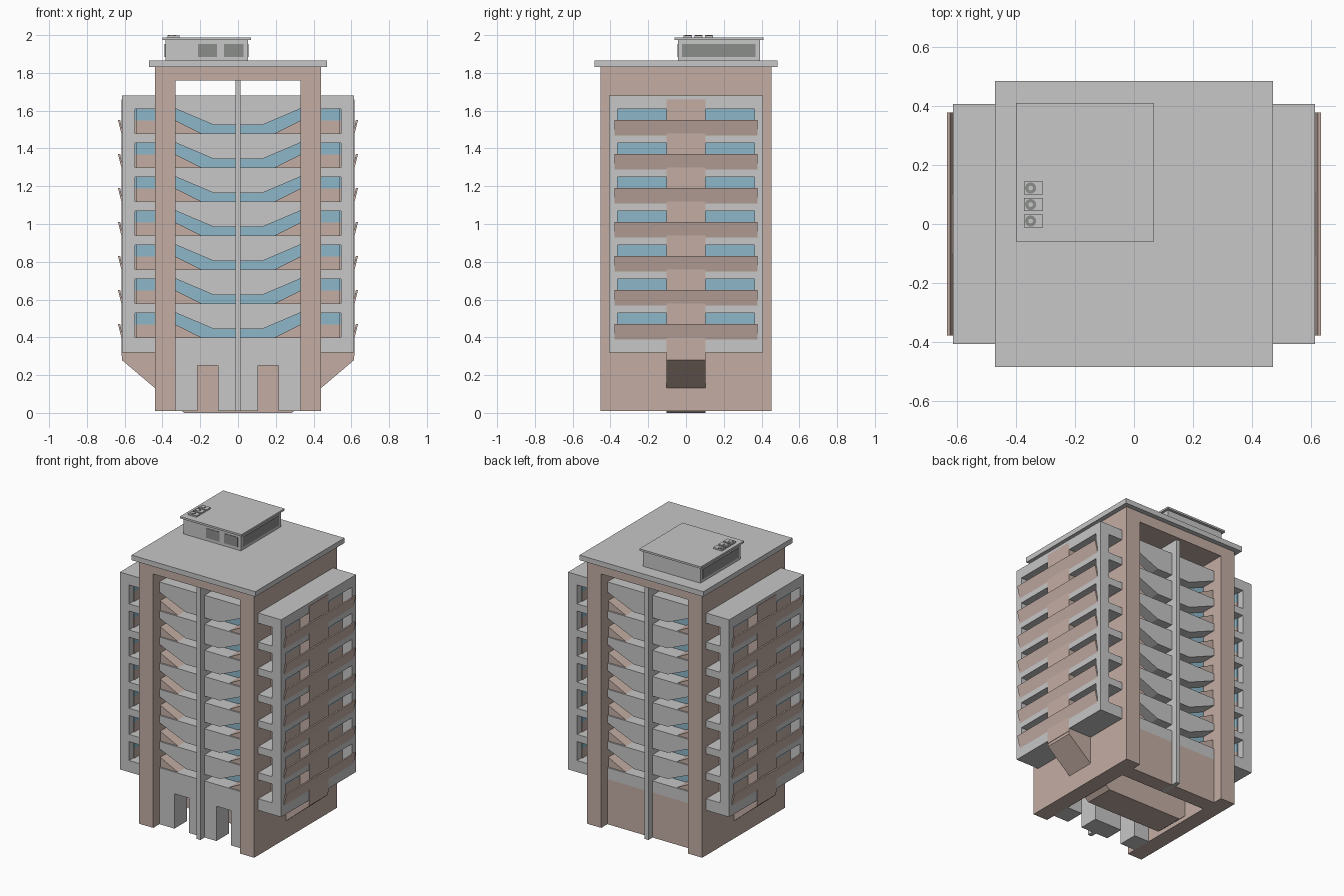
import bpy, bmesh, math

if "Cube" in bpy.data.objects:
    bpy.data.objects.remove(bpy.data.objects["Cube"])


def material(name, rgb):
    m = bpy.data.materials.new(name)
    m.diffuse_color = (*rgb, 1)
    m.use_nodes = True
    m.node_tree.nodes["Principled BSDF"].inputs["Base Color"].default_value = m.diffuse_color
    return m


GREY = material("pale concrete", (0.57, 0.57, 0.57))
BROWN = material("pinkish brown cladding", (0.55, 0.42, 0.37))
BLUE = material("blue glass", (0.27, 0.47, 0.58))
DARK = material("dark grey window", (0.26, 0.27, 0.26))


def part(name, mat, prisms):
    """One object from prisms: (x-z outline, y0, y1)."""
    bm = bmesh.new()
    for outline, y0, y1 in prisms:
        a = [bm.verts.new((x, y0, z)) for x, z in outline]
        b = [bm.verts.new((x, y1, z)) for x, z in outline]
        n = len(a)
        bm.faces.new(a)
        bm.faces.new(b[::-1])
        for i in range(n):
            j = (i + 1) % n
            bm.faces.new((a[j], a[i], b[i], b[j]))
    bmesh.ops.recalc_face_normals(bm, faces=bm.faces)
    me = bpy.data.meshes.new(name)
    bm.to_mesh(me)
    bm.free()
    me.materials.append(mat)
    ob = bpy.data.objects.new(name, me)
    bpy.context.collection.objects.link(ob)
    return ob


def box(x0, x1, y0, y1, z0, z1):
    return ([(x0, z0), (x1, z0), (x1, z1), (x0, z1)], y0, y1)


def flip(prisms, axis):
    """Prisms plus their mirror images across x or y."""
    out = list(prisms)
    for o, y0, y1 in prisms:
        out.append(([(-x, z) for x, z in o], y0, y1) if axis == "x" else (o, -y1, -y0))
    return out


FLOORS = [0.40 + 0.18 * i for i in range(7)]
H = 0.13          # opening height
TOP = 1.68

# Brown portal frame running the whole depth
part("portal_frame", BROWN, [([(-.44, .01), (-.33, .01), (-.33, 1.76), (.33, 1.76),
     (.33, .01), (.44, .01), (.44, 1.83), (-.44, 1.83)], -.452, .452)])

# Roof slab and penthouse
part("roof_slab", GREY, [box(-.472, .472, -.485, .485, 1.83, 1.865)])
part("penthouse", GREY, [box(-.385, .052, -.042, .392, 1.865, 1.975)])
part("penthouse_roof", GREY, [box(-.40, .068, -.06, .41, 1.975, 1.988)])
part("penthouse_windows", DARK, [
    box(-.213, -.11, -.045, -.04, 1.885, 1.952),
    box(-.075, .028, -.045, -.04, 1.885, 1.952),
    box(.05, .055, -.022, .368, 1.885, 1.952),
    box(-.388, -.383, -.022, .368, 1.885, 1.952)])

# Cooling units with round fans
part("cooling_units", GREY, [box(-.374, -.309, y - .022, y + .022, 1.988, 1.998)
                             for y in (.01, .066, .122)])


def circle_fan(y):
    bpy.ops.mesh.primitive_cylinder_add(vertices=16, radius=.019, depth=.004,
                                        location=(-.351, y, 1.998))
    fan = bpy.context.object
    fan.name = "cooling_fan"
    fan.data.materials.append(DARK)
    bpy.ops.mesh.primitive_cylinder_add(vertices=12, radius=.008, depth=.004,
                                        location=(-.351, y, 1.9985))
    hub = bpy.context.object
    hub.name = "cooling_fan_hub"
    hub.data.materials.append(GREY)


for y in (.01, .066, .122):
    circle_fan(y)

# Central core: glass behind the front and back balconies
part("core_glass", BLUE, [box(-.33, .33, -.28, .28, .40, 1.62)])
part("core_top_and_bottom", GREY, [box(-.33, .33, -.28, .28, 1.62, TOP),
                                   box(-.33, .33, -.385, .385, .32, .40)])

# Facade bands with sloped soffits, and sloped brown ramps beside the piers
bands, ramps = [], []
for i, b in enumerate(FLOORS):
    up = FLOORS[i + 1] if i < 6 else TOP
    bands.append(([(.33, b + H), (.13, b + .045), (0, b + .045), (0, up), (.33, up)], .28, .385))
    ramps.append(([(.33, b), (.33, b + .067), (.195, b)], .27, .375))
part("facade_bands", GREY, flip(flip(bands, "x"), "y"))
part("balcony_ramps", BROWN, flip(flip(ramps, "x"), "y"))
part("centre_fins", GREY, flip([box(-.014, .014, .28, .43, .01, 1.765)], "y"))

# Ground floor: front entrance wall with two doorways, plain back wall
entrance = [box(0, .105, -.385, -.25, .01, .32), box(.215, .33, -.385, -.25, .01, .32),
            box(.105, .215, -.385, -.25, .25, .32)]
part("entrance_wall", GREY, flip(entrance, "x"))
part("back_base_wall", BROWN, [box(-.33, .33, .28, .385, .01, .32)])

# Flared brown beam crossing under the side wings
part("flared_base", BROWN, [([(-.285, 0), (.285, 0), (.615, .28), (.615, .322),
                              (-.615, .322), (-.615, .28)], -.103, .103)])

# Side wings: floor bands, corner piers, low walls, glass, spine and tilted parapets
slabs, walls, glass, parapets = [box(.435, .615, -.408, .408, .32, .40)], [], [], []
for i, b in enumerate(FLOORS):
    up = FLOORS[i + 1] if i < 6 else TOP
    slabs.append(box(.435, .615, -.408, .408, b + H, up))
    slabs += flip([box(.545, .615, .362, .408, b, b + H)], "y")
    walls.append(box(.435, .545, -.27, .27, b, b + .067))
    glass.append(box(.435, .545, -.27, .27, b + .067, b + H))
    # glazing behind the long side openings
    glass += flip([box(.538, .545, .27, .362, b + .067, b + H)], "y")
    walls += flip([box(.538, .545, .27, .362, b, b + .067)], "y")
    parapets.append(([(.606, b - .016), (.614, b - .016), (.635, b + .07), (.624, b + .07)],
                     -.378, .378))
part("wing_bands", GREY, flip(slabs, "x"))
part("wing_low_walls", BROWN, flip(walls, "x"))
part("wing_glass", BLUE, flip(glass, "x"))
part("wing_spine", BROWN, flip([box(.435, .618, -.103, .103, .30, 1.66)], "x"))
part("tilted_parapets", BROWN, flip(parapets, "x"))
